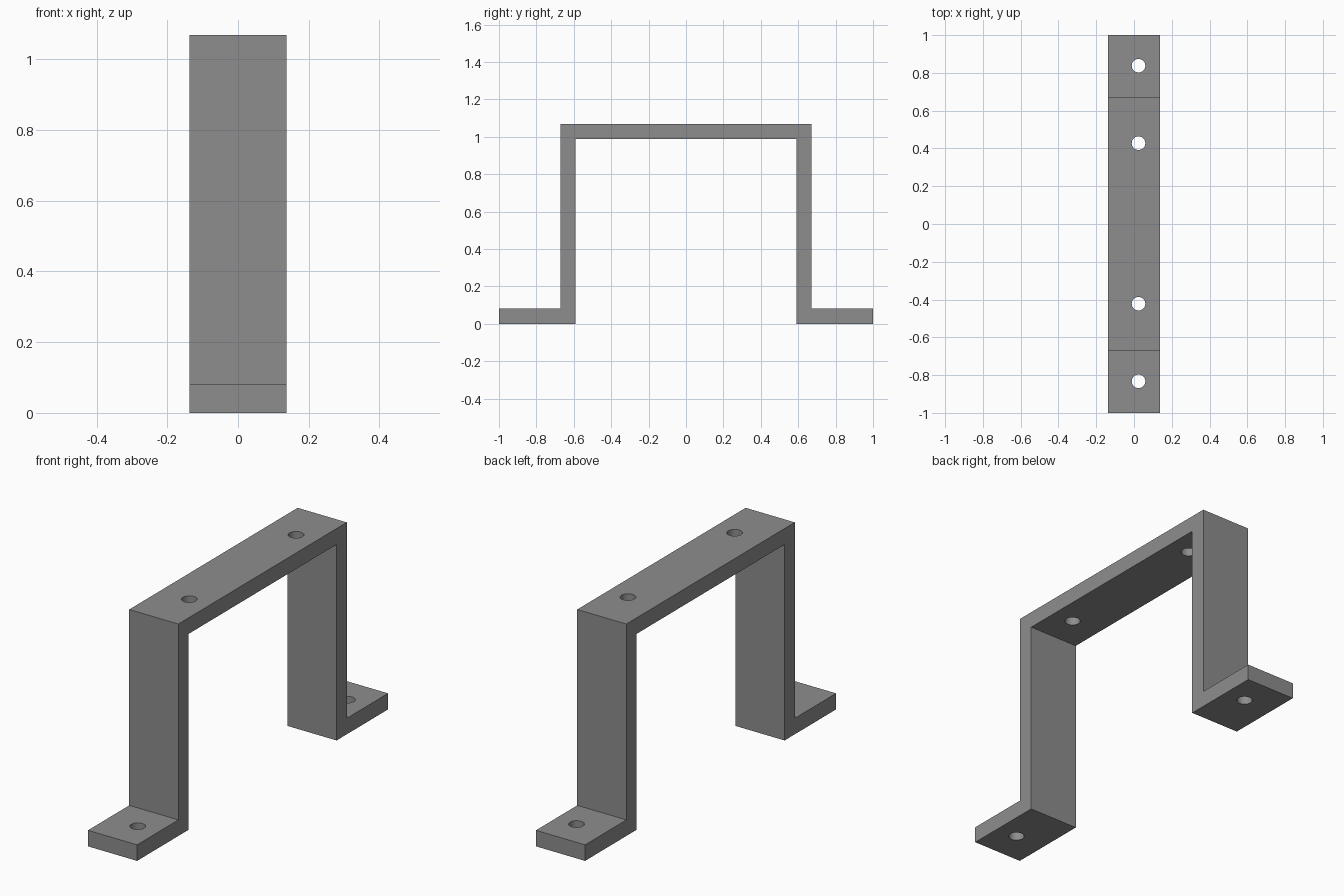
import bpy, bmesh

if "Cube" in bpy.data.objects:
    bpy.data.objects.remove(bpy.data.objects["Cube"])

HALF_W, THICK, HEIGHT = 0.137, 0.081, 1.069
OUT, INN = 0.671, 0.590        # outer and inner leg faces
HOLE_X, HOLE_R = 0.024, 0.036

grey = bpy.data.materials.new("grey metal")
grey.diffuse_color = (0.27, 0.27, 0.27, 1)
grey.use_nodes = True
grey.node_tree.nodes["Principled BSDF"].inputs["Base Color"].default_value = grey.diffuse_color

# Bracket strip: hat-shaped side profile extruded across its width
half = [(INN, HEIGHT - THICK), (INN, 0), (1, 0), (1, THICK), (OUT, THICK), (OUT, HEIGHT)]
profile = half + [(-y, z) for y, z in reversed(half)]
bm = bmesh.new()
face = bm.faces.new([bm.verts.new((-HALF_W, y, z)) for y, z in profile])
ext = bmesh.ops.extrude_face_region(bm, geom=[face])
bmesh.ops.translate(bm, vec=(2 * HALF_W, 0, 0),
                    verts=[v for v in ext["geom"] if isinstance(v, bmesh.types.BMVert)])
bmesh.ops.recalc_face_normals(bm, faces=bm.faces[:])
mesh = bpy.data.meshes.new("bracket")
bm.to_mesh(mesh)
bm.free()
bracket = bpy.data.objects.new("bracket", mesh)
bpy.context.collection.objects.link(bracket)
mesh.materials.append(grey)

# Screw holes: two through the feet, two through the top bar
for y, z in [(-0.833, THICK / 2), (-0.422, HEIGHT - THICK / 2),
             (0.428, HEIGHT - THICK / 2), (0.838, THICK / 2)]:
    bpy.ops.mesh.primitive_cylinder_add(vertices=32, radius=HOLE_R, depth=0.2,
                                        location=(HOLE_X, y, z))
    cutter = bpy.context.object
    cutter.name = "hole_cutter"
    cutter.data.materials.append(grey)
    cut = bracket.modifiers.new("screw_hole", 'BOOLEAN')
    cut.operation, cut.solver, cut.object = 'DIFFERENCE', 'EXACT', cutter
    bpy.ops.object.select_all(action='DESELECT')
    bracket.select_set(True)
    bpy.context.view_layer.objects.active = bracket
    bpy.ops.object.modifier_apply(modifier=cut.name)
    bpy.data.objects.remove(cutter)

# Smooth hole walls, sharp plate edges
bpy.ops.object.shade_smooth_by_angle()
